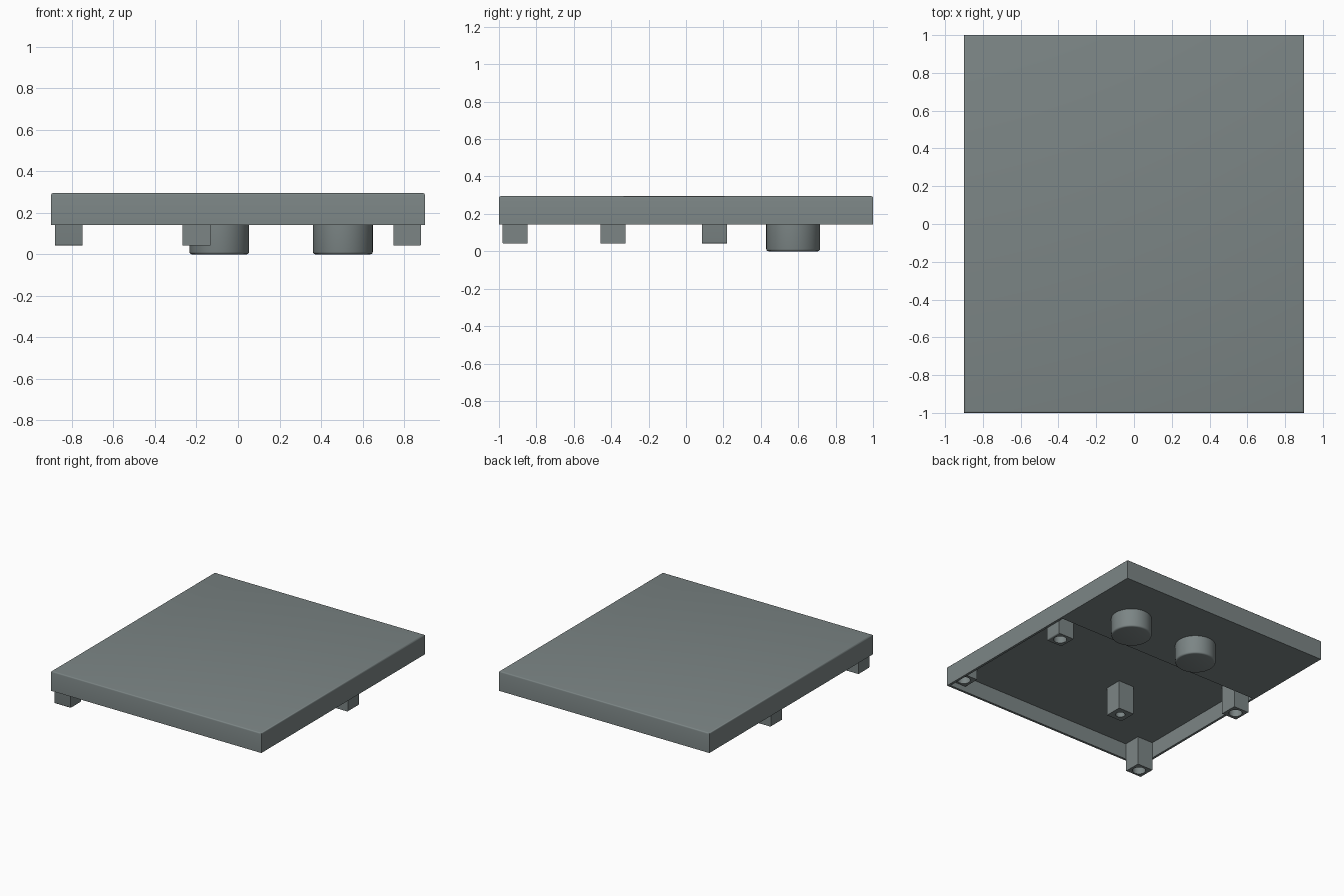
import bpy, bmesh
from mathutils import Matrix, Vector

if "Cube" in bpy.data.objects:
    bpy.data.objects.remove(bpy.data.objects["Cube"])

grey = bpy.data.materials.new("slate_grey")
grey.diffuse_color = (0.2, 0.235, 0.235, 1)
grey.use_nodes = True
grey.node_tree.nodes["Principled BSDF"].inputs["Base Color"].default_value = grey.diffuse_color


def finish(name, bm, material=True):
    bmesh.ops.recalc_face_normals(bm, faces=bm.faces[:])
    mesh = bpy.data.meshes.new(name)
    bm.to_mesh(mesh)
    bm.free()
    obj = bpy.data.objects.new(name, mesh)
    bpy.context.collection.objects.link(obj)
    mesh.materials.append(grey)
    return obj


def box(name, lo, hi, bevel=0, pick=None):
    """Box between two corners; edges chosen by pick(midpoint) are rounded."""
    bm = bmesh.new()
    lo, hi = Vector(lo), Vector(hi)
    mat = Matrix.Translation((lo + hi) / 2) @ Matrix.Diagonal((*(hi - lo), 1))
    bmesh.ops.create_cube(bm, size=1, matrix=mat)
    if bevel:
        edges = [e for e in bm.edges
                 if pick((e.verts[0].co + e.verts[1].co) / 2)]
        bmesh.ops.bevel(bm, geom=edges, offset=bevel, segments=3,
                        profile=0.5, affect='EDGES')
    return finish(name, bm)


def cylinder(name, x, y, z0, z1, radius, sides=48, bevel=0):
    bm = bmesh.new()
    bmesh.ops.create_cone(bm, cap_ends=True, segments=sides, radius1=radius,
                          radius2=radius, depth=z1 - z0,
                          matrix=Matrix.Translation((x, y, (z0 + z1) / 2)))
    if bevel:
        edges = [e for e in bm.edges
                 if all(v.co.z < z0 + 1e-4 for v in e.verts)]
        bmesh.ops.bevel(bm, geom=edges, offset=bevel, segments=3,
                        profile=0.5, affect='EDGES')
    return finish(name, bm)


def cut(obj, cutter):
    mod = obj.modifiers.new("cut", 'BOOLEAN')
    mod.operation = 'DIFFERENCE'
    mod.solver = 'EXACT'
    mod.object = cutter
    bpy.context.view_layer.objects.active = obj
    bpy.ops.object.modifier_apply(modifier=mod.name)
    bpy.data.objects.remove(cutter)


def smooth(obj):
    bpy.ops.object.select_all(action='DESELECT')
    obj.select_set(True)
    bpy.context.view_layer.objects.active = obj
    bpy.ops.object.shade_smooth_by_angle(angle=0.6)


BASE, TOP, CEIL = 0.142, 0.295, 0.266

# Tile with rounded top edges, hollowed from below at the front
tile = box("tile", (-0.9, -1, BASE), (0.9, 1, TOP), 0.01,
           lambda m: m.z > TOP - 1e-4)
cut(tile, box("pocket_cutter", (-0.882, -0.982, 0), (0.882, 0.26, CEIL)))
smooth(tile)

# Square posts with screw holes: name, x, y, bottom, hole radius, rounded side
posts = [
    ("front_left_post", -0.815, -0.915, 0.042, 0.047, (0, -1)),
    ("front_right_post", 0.815, -0.915, 0.18, 0.047, (0, -1)),
    ("middle_left_post", -0.815, 0.153, 0.042, 0.047, (-1, 0)),
    ("middle_right_post", 0.815, 0.153, 0.042, 0.047, (1, 0)),
    ("centre_post", -0.2, -0.39, 0.042, 0.034, None),
]
H = 0.067
for name, x, y, z, radius, side in posts:
    def outer(m):
        return m.z < z + 1e-4 and (m.x - x) * side[0] + (m.y - y) * side[1] > H - 1e-4
    post = box(name, (x - H, y - H, z), (x + H, y + H, CEIL + 0.005),
               0.008 if side else 0, outer)
    cut(post, cylinder("hole_cutter", x, y, z - 0.1, min(z + 0.15, 0.25), radius, 32))
    smooth(post)

# Round feet under the thick rear part
for name, x in (("left_foot", -0.09), ("right_foot", 0.505)):
    smooth(cylinder(name, x, 0.573, 0, BASE + 0.005, 0.144, bevel=0.012))
